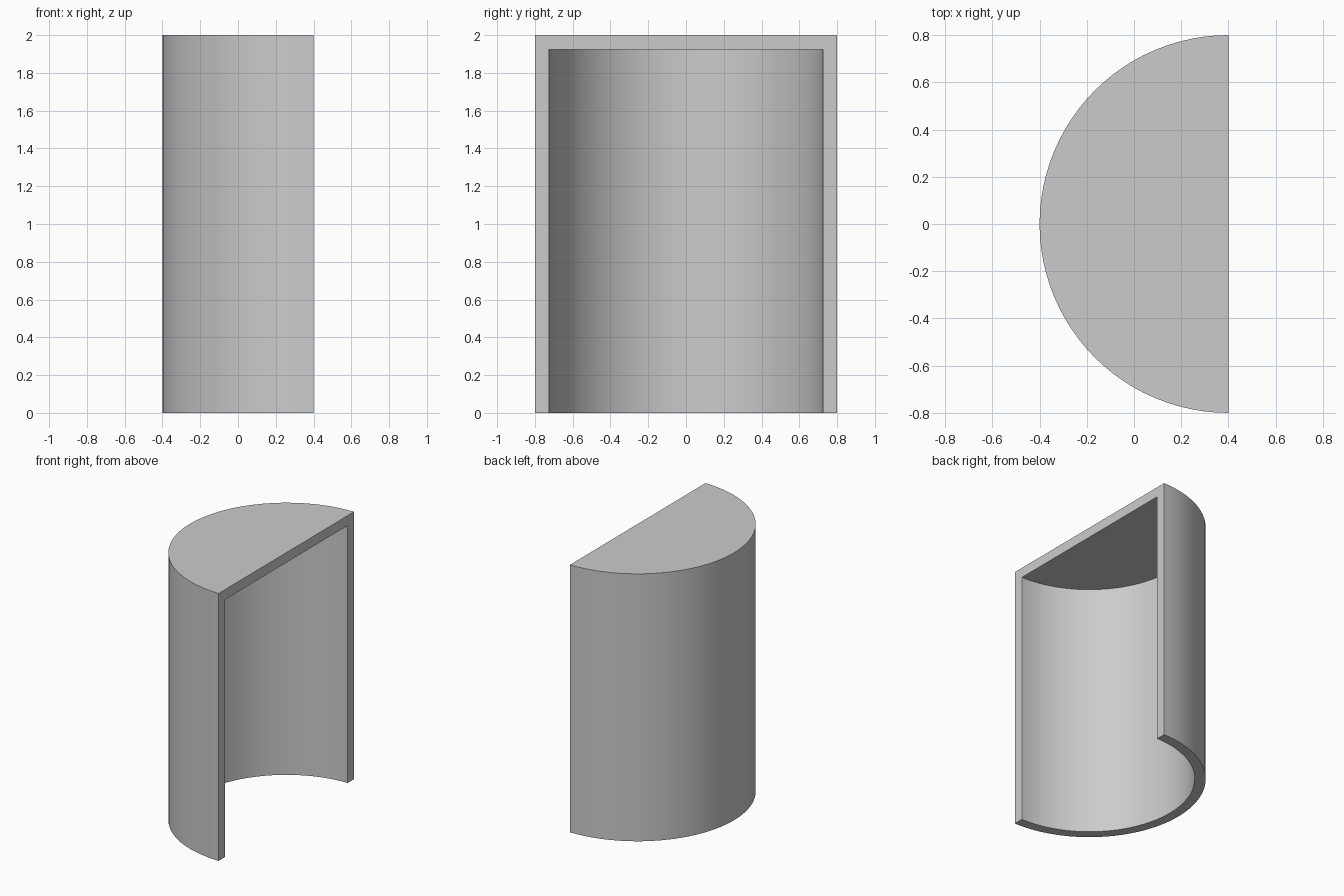
import bpy
import bmesh
from math import cos, sin, pi, radians

cube = bpy.data.objects.get("Cube")
if cube:
    bpy.data.objects.remove(cube, do_unlink=True)

HEIGHT, RADIUS, WALL = 2.0, 0.8, 0.075
CUT_X = RADIUS / 2        # plane of the open flat side
SEGMENTS = 48

# Plain grey material
grey = bpy.data.materials.new("plain_grey")
grey.use_nodes = True
colour = (0.6, 0.6, 0.6, 1)
grey.diffuse_color = colour
grey.node_tree.nodes["Principled BSDF"].inputs["Base Color"].default_value = colour

bm = bmesh.new()


def half_arc(radius, z):
    """Half circle bulging towards -x, with both ends on the cut plane."""
    angles = [pi / 2 + pi * i / SEGMENTS for i in range(SEGMENTS + 1)]
    return [bm.verts.new((CUT_X + radius * cos(a), radius * sin(a), z)) for a in angles]


def strip(a, b):
    """Quads between two matching arcs."""
    for i in range(SEGMENTS):
        bm.faces.new((a[i], a[i + 1], b[i + 1], b[i]))


outer_low, outer_high = half_arc(RADIUS, 0), half_arc(RADIUS, HEIGHT)
inner_low, inner_high = half_arc(RADIUS - WALL, 0), half_arc(RADIUS - WALL, HEIGHT - WALL)

# Curved walls and bottom rim
strip(outer_low, outer_high)
strip(inner_high, inner_low)
strip(inner_low, outer_low)

# Roof and ceiling
bm.faces.new(outer_high)
bm.faces.new(inner_high)

# Flat frame around the opening: two posts and a lintel
for end in (0, -1):
    bm.faces.new((outer_low[end], outer_high[end], inner_high[end], inner_low[end]))
bm.faces.new((outer_high[0], outer_high[-1], inner_high[-1], inner_high[0]))

bmesh.ops.recalc_face_normals(bm, faces=bm.faces)
mesh = bpy.data.meshes.new("half_cylinder_shell")
bm.to_mesh(mesh)
bm.free()
mesh.materials.append(grey)

shell = bpy.data.objects.new("half_cylinder_shell", mesh)
bpy.context.collection.objects.link(shell)
bpy.ops.object.select_all(action="DESELECT")
shell.select_set(True)
bpy.context.view_layer.objects.active = shell
bpy.ops.object.shade_smooth_by_angle(angle=radians(30))
